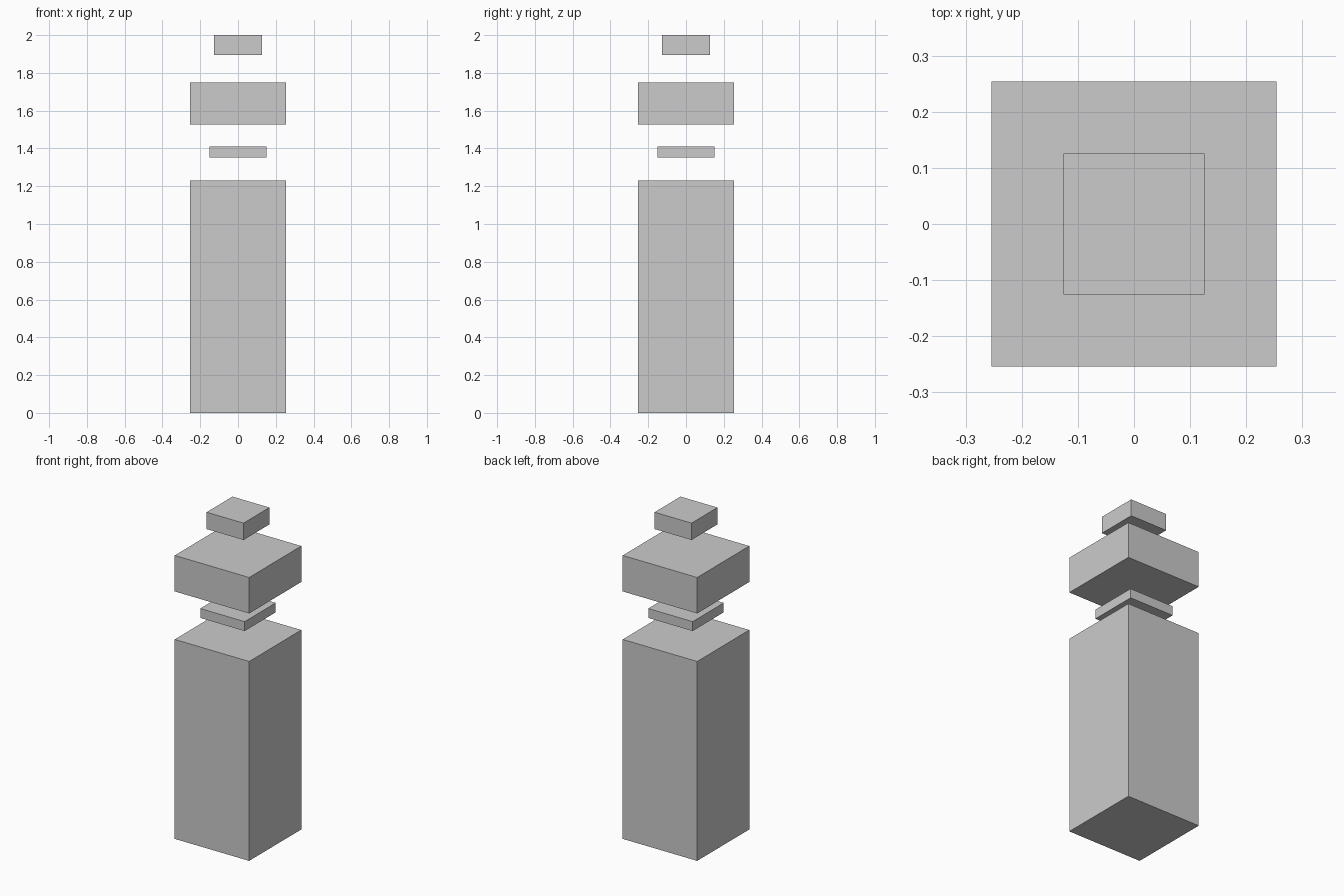
import bpy

if "Cube" in bpy.data.objects:
    bpy.data.objects.remove(bpy.data.objects["Cube"])


def block(name, width, z_bottom, z_top):
    """Square block centred on the z axis."""
    bpy.ops.mesh.primitive_cube_add(size=1, location=(0, 0, (z_bottom + z_top) / 2))
    obj = bpy.context.object
    obj.name = name
    obj.scale = (width, width, z_top - z_bottom)
    bpy.ops.object.transform_apply(location=False, rotation=False, scale=True)
    return obj


# Four separate floating blocks, from the ground up
block("pillar_body", 0.508, 0.0, 1.23)
block("neck_plate", 0.303, 1.351, 1.409)
block("head_block", 0.508, 1.526, 1.748)
block("top_cap", 0.252, 1.896, 2.0)
